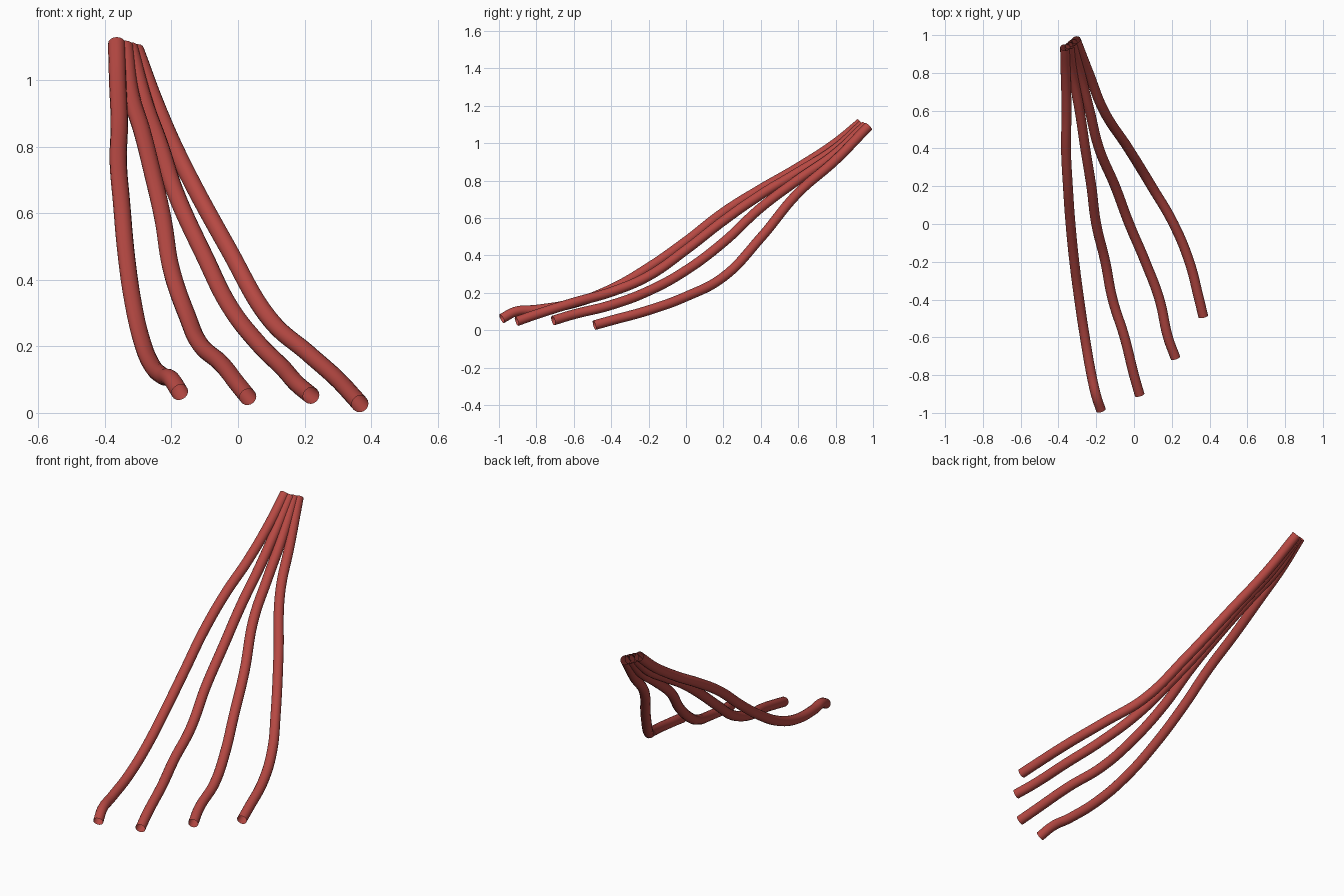
import bpy
from mathutils import Vector

TUBE_RADIUS = 0.026

default_cube = bpy.data.objects.get("Cube")
if default_cube:
    bpy.data.objects.remove(default_cube, do_unlink=True)


def make_material(name, colour):
    material = bpy.data.materials.new(name)
    material.use_nodes = True
    material.diffuse_color = colour
    shader = next(n for n in material.node_tree.nodes if n.type == 'BSDF_PRINCIPLED')
    shader.inputs["Base Color"].default_value = colour
    shader.inputs["Roughness"].default_value = 0.6
    return material


def make_tube(name, points, material):
    """Sweep a round, open-ended tube along a smooth path, then turn it into a mesh."""
    curve = bpy.data.curves.new(name, 'CURVE')
    curve.dimensions = '3D'
    curve.resolution_u = 10
    curve.bevel_depth = TUBE_RADIUS
    curve.bevel_resolution = 6

    spline = curve.splines.new('BEZIER')
    spline.bezier_points.add(len(points) - 1)
    for knot, position in zip(spline.bezier_points, points):
        knot.co = Vector(position)
        knot.handle_left_type = knot.handle_right_type = 'AUTO'
    curve.materials.append(material)

    tube = bpy.data.objects.new(name, curve)
    bpy.context.collection.objects.link(tube)
    bpy.ops.object.select_all(action='DESELECT')
    tube.select_set(True)
    bpy.context.view_layer.objects.active = tube
    bpy.ops.object.convert(target='MESH')
    bpy.ops.object.shade_smooth_by_angle()
    return tube


red = make_material("muted red", (0.47, 0.066, 0.056, 1))

# Long tube on the outer right, with a small hook at its lower end
outer_right_tube = [
    (-.365, .935, 1.11), (-.362, .8, 1.0), (-.357, .6, .87), (-.36, .4, .755),
    (-.35, .2, .63), (-.336, 0, .475), (-.316, -.2, .335), (-.29, -.4, .22),
    (-.26, -.6, .145), (-.225, -.8, .11), (-.2, -.91, .1), (-.175, -.985, .062)]

# Second tube
inner_right_tube = [
    (-.34, .945, 1.1), (-.325, .8, .97), (-.288, .6, .845), (-.258, .4, .725),
    (-.226, .2, .585), (-.2, 0, .43), (-.152, -.2, .29), (-.113, -.4, .205),
    (-.05, -.6, .148), (0, -.8, .085), (.03, -.905, .048)]

# Third tube
inner_left_tube = [
    (-.325, .96, 1.095), (-.285, .8, .945), (-.235, .6, .805), (-.185, .4, .655),
    (-.1, .2, .47), (-.025, 0, .32), (.06, -.2, .21), (.135, -.4, .135),
    (.18, -.6, .085), (.22, -.71, .052)]

# Shortest tube, sagging lowest
outer_left_tube = [
    (-.308, .975, 1.09), (-.24, .8, .91), (-.16, .6, .735), (-.03, .4, .495),
    (.093, .2, .285), (.21, 0, .18), (.293, -.2, .107), (.345, -.4, .052),
    (.367, -.49, .027)]

tubes = {
    "outer_right_tube": outer_right_tube,
    "inner_right_tube": inner_right_tube,
    "inner_left_tube": inner_left_tube,
    "outer_left_tube": outer_left_tube,
}
for tube_name, path in tubes.items():
    make_tube(tube_name, path, red)
